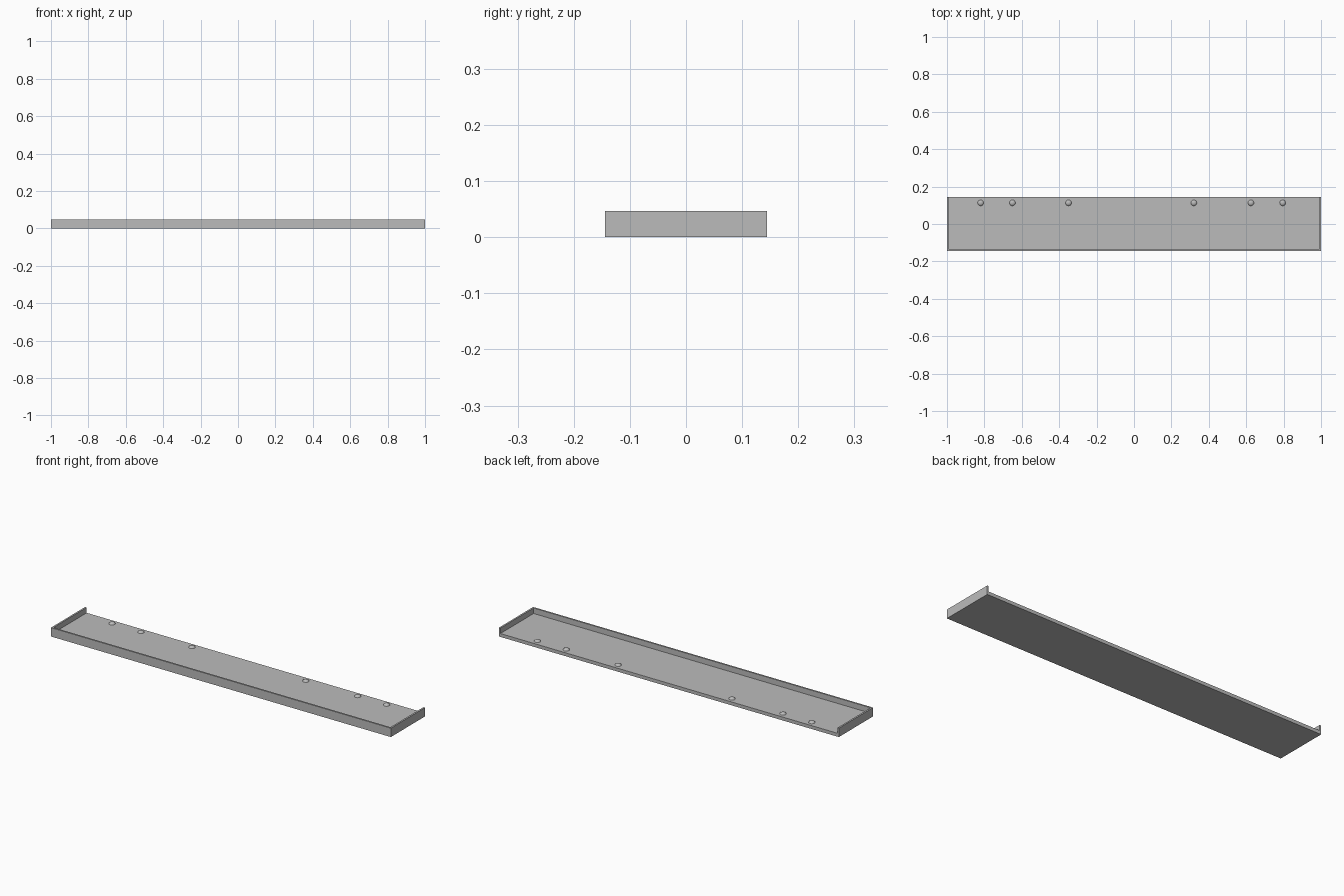
import bpy
import bmesh
from mathutils import Matrix

if "Cube" in bpy.data.objects:
    bpy.data.objects.remove(bpy.data.objects["Cube"])

LENGTH, DEPTH, HEIGHT = 2.0, 0.288, 0.047
FLOOR, WALL = 0.018, 0.009

grey = bpy.data.materials.new("light grey")
grey.use_nodes = True
grey.diffuse_color = (0.5, 0.5, 0.5, 1)
grey.node_tree.nodes["Principled BSDF"].inputs["Base Color"].default_value = grey.diffuse_color


def finish(name, bm):
    bmesh.ops.recalc_face_normals(bm, faces=bm.faces)
    mesh = bpy.data.meshes.new(name)
    bm.to_mesh(mesh)
    bm.free()
    mesh.materials.append(grey)
    obj = bpy.data.objects.new(name, mesh)
    bpy.context.collection.objects.link(obj)
    return obj


# Tray: U-shaped rim and floor as one solid, open at the back
bm = bmesh.new()
x, y = LENGTH / 2, DEPTH / 2
xi, yi = x - WALL, -y + WALL
outer = [(-x, y), (-x, -y), (x, -y), (x, y)]
inner = [(-xi, y), (-xi, yi), (xi, yi), (xi, y)]


def ring(points, z):
    return [bm.verts.new((px, py, z)) for px, py in points]


base, top = ring(outer, 0), ring(outer, HEIGHT)
rim, floor = ring(inner, HEIGHT), ring(inner, FLOOR)
bm.faces.new(base)
bm.faces.new(floor)
for i in range(3):
    for low, high in ((base, top), (top, rim), (rim, floor)):
        bm.faces.new((low[i], low[i + 1], high[i + 1], high[i]))
# Back edge of the floor with the two wall ends
bm.faces.new((base[0], top[0], rim[0], floor[0], floor[3], rim[3], top[3], base[3]))
finish("shelf_tray", bm)

# Small domed studs along the back edge
for i, px in enumerate((-0.82, -0.65, -0.35, 0.32, 0.625, 0.795)):
    bm = bmesh.new()
    bmesh.ops.create_uvsphere(bm, u_segments=20, v_segments=10, radius=0.016)
    bmesh.ops.bisect_plane(bm, geom=bm.verts[:] + bm.edges[:] + bm.faces[:],
                           plane_co=(0, 0, 0), plane_no=(0, 0, 1), clear_inner=True)
    bmesh.ops.transform(bm, verts=bm.verts,
                        matrix=Matrix.Translation((px, 0.113, FLOOR)) @ Matrix.Diagonal((1, 1, 0.6, 1)))
    for face in bm.faces:
        face.smooth = True
    finish(f"stud_{i + 1}", bm)
